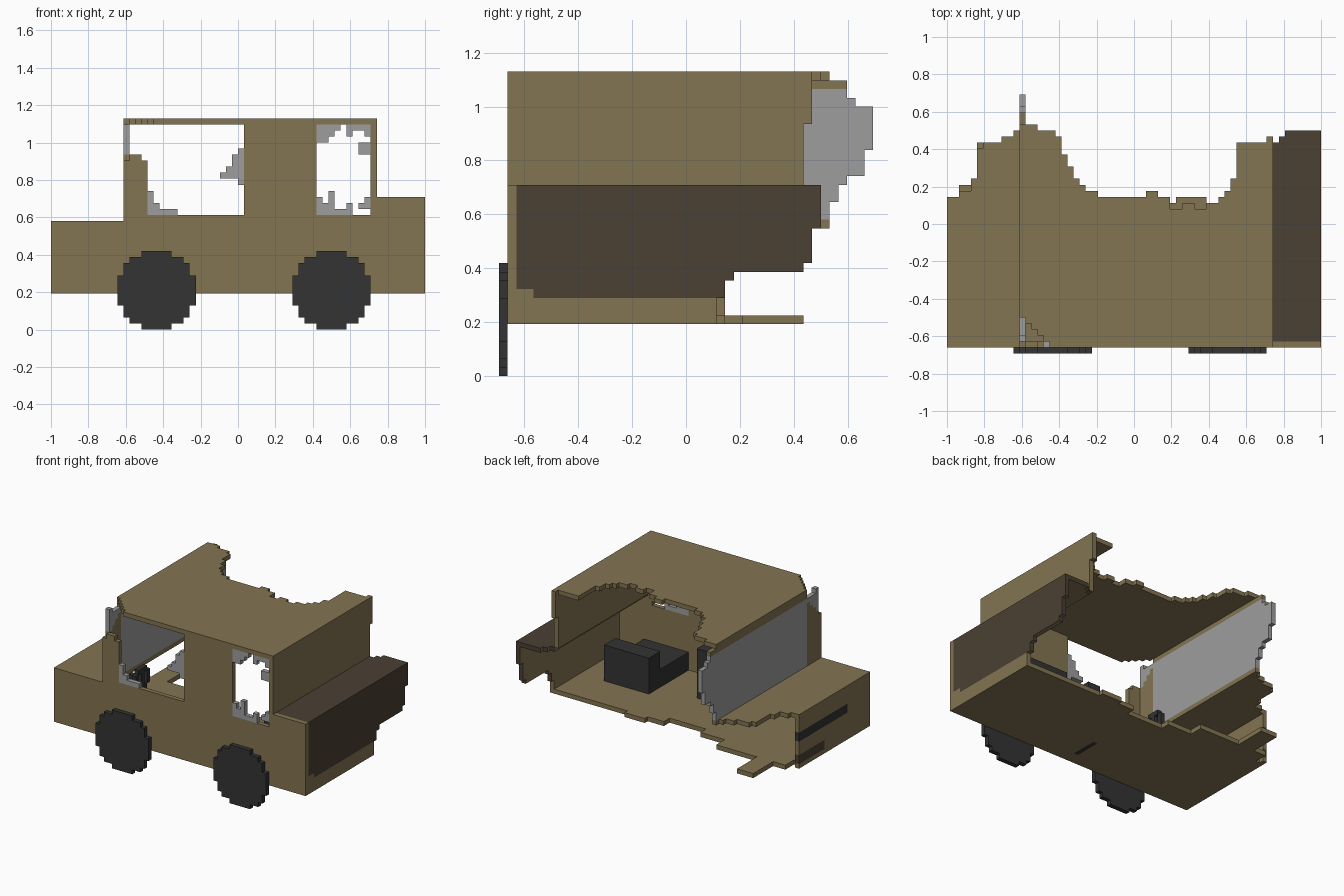
import bpy

if "Cube" in bpy.data.objects:
    bpy.data.objects.remove(bpy.data.objects["Cube"])

V = 1 / 31                      # voxel size: 62 x 43 x 35 cells
OX, OY = -1.0, -43 / 62
grid = {}                       # cell -> (part, material)


def mat(name, c):
    m = bpy.data.materials.new(name)
    m.diffuse_color = (*c, 1)
    m.use_nodes = True
    m.node_tree.nodes["Principled BSDF"].inputs["Base Color"].default_value = m.diffuse_color
    return m


TAN, BROWN, BLACK, GLASS = range(4)
MATS = [mat("tan paint", (0.23, 0.178, 0.084)),
        mat("dark brown cover", (0.069, 0.051, 0.033)),
        mat("black rubber", (0.033, 0.033, 0.033)),
        mat("grey glass", (0.34, 0.34, 0.34))]


def put(part, m, i, j, k):
    grid[(i, j, k)] = (part, m)


def box(part, m, i0, i1, j0, j1, k0, k1):
    for i in range(i0, i1):
        for j in range(j0, j1):
            for k in range(k0, k1):
                put(part, m, i, j, k)


def limit(steps, t):
    """Torn edge: last step starting at or before t, as a cell count along y."""
    y = steps[0][1]
    for s, v in steps:
        if s <= t:
            y = v
    return round((y - OY) / V)


def cx(i):
    return OX + (i + 0.5) * V


def cz(k):
    return (k + 0.5) * V


# torn edges along the open side
ROOF = [(-.61, .54), (-.52, .5), (-.42, .47), (-.39, .37), (-.355, .31), (-.32, .25),
        (-.29, .21), (-.26, .18), (-.19, .145), (.06, .18), (.125, .145), (.18, .11),
        (.19, .08), (.26, .11), (.32, .08), (.39, .11), (.45, .145), (.48, .18),
        (.51, .25), (.545, .44), (.71, .47)]
HOOD = [(-1, .145), (-.935, .18), (-.87, .25), (-.835, .4), (-.8, .44), (-.71, .47), (-.645, .5)]
FLOOR = [(-1, .11), (-.94, .2), (-.84, .43), (-.71, .2), (-.4, .11), (-.19, .06), (.1, .11),
         (.22, .14), (.4, .11)]
SCREEN = [(.58, .53), (.66, .56), (.71, .59), (.75, .66), (.84, .694), (1.0, .63), (1.03, .595)]
REAR = [(.19, .11), (.29, .14), (.35, .18), (.385, .43), (.42, .46), (.55, .5)]

# floor pan, hood and roof
for i in range(62):
    box("floor", TAN, i, i + 1, 1, limit(FLOOR, cx(i)), 6, 7)
for i in range(12):
    box("hood", TAN, i, i + 1, 1, limit(HOOD, cx(i)), 17, 18)
for i in range(12, 54):
    for j in range(1, limit(ROOF, cx(i))):
        if (i - 12) + (j - 1) >= 5:
            put("roof", TAN, i, j, 34)

# side wall with its two window openings
box("side_wall", TAN, 0, 12, 1, 2, 6, 18)
box("side_wall", TAN, 12, 62, 1, 2, 6, 19)
box("side_wall", TAN, 12, 16, 1, 2, 19, 28)
box("side_wall", TAN, 13, 15, 1, 2, 28, 29)
for a, b in ((32, 44), (53, 54)):
    box("side_wall", TAN, a, b, 1, 2, 19, 34)
box("side_wall", TAN, 54, 62, 1, 2, 19, 22)

# broken side glass
for n, h in enumerate((4, 2, 2)):
    box("side_glass", GLASS, 16 + n, 17 + n, 1, 2, 19, 19 + h - n // 2)
put("side_glass", GLASS, 19, 1, 19)
put("side_glass", GLASS, 20, 1, 19)
for i, a, b in ((28, 25, 26), (29, 25, 27), (30, 25, 29), (31, 24, 30)):
    box("side_glass", GLASS, i, i + 1, 1, 2, a, b)
for i0, i1, k0, k1 in ((44, 48, 33, 34), (44, 46, 31, 33), (46, 47, 32, 33), (49, 53, 33, 34),
                       (49, 50, 32, 33), (51, 53, 30, 31), (51, 53, 29, 30), (52, 53, 32, 33),
                       (44, 45, 19, 22), (45, 47, 19, 21), (46, 47, 21, 23),
                       (47, 49, 19, 20), (49, 50, 19, 21), (51, 53, 20, 21), (52, 53, 21, 22)):
    box("side_glass", GLASS, i0, i1, 1, 2, k0, k1)

# windshield, its frame and the broken pillar
for k in range(17, 34):
    frame = k in (17, 33)
    part, m = ("windshield_frame", TAN) if frame else ("windshield", GLASS)
    box(part, m, 12, 13, 6, limit(SCREEN, cz(k)), k, k + 1)
for j in range(1, 6):
    box("windshield_frame", TAN, 12, 13, j, j + 1, 17, 27 + j)
    if j > 2:
        box("windshield", GLASS, 12, 13, j, j + 1, 27 + j, 33)
box("windshield", GLASS, 12, 13, 2, 3, 29, 34)

# front panel with grille and plate
box("front_panel", TAN, 0, 1, 1, limit(HOOD, -1), 6, 18)
box("grille", BLACK, 0, 1, 9, 26, 12, 14)
box("front_plate", BROWN, 0, 1, 17, 26, 7, 9)

# cabin rear wall
for k in range(22, 35):
    box("cabin_rear_wall", TAN, 53, 54, 1, limit([(.7, .43), (.94, .465)], cz(k)), k, k + 1)

# tail: tan sill and dark cover over back and top
for k in range(6, 22):
    e = limit(REAR, cz(k))
    box("tail_panel", TAN, 61, 62, 1, e, k, k + 1)
    if k >= 9:
        box("tail_cover", BROWN, 61, 62, 4 if k < 10 else 2, e, k, k + 1)
for i in range(54, 62):
    box("tail_cover", BROWN, i, i + 1, 2, limit([(.74, .44), (.77, .47), (.81, .5)], cx(i)), 21, 22)

# wheels
for name, c in (("front_wheel", 17), ("rear_wheel", 46)):
    for a in range(-6, 7):
        for b in range(-6, 7):
            if a * a + b * b <= 42:
                put(name, BLACK, c + a, 0, 6 + b)

# seats and steering wheel
box("front_seat", BLACK, 22, 35, 3, 12, 7, 11)
box("front_seat", BLACK, 32, 35, 3, 12, 11, 18)
box("front_seat", BLACK, 31, 32, 4, 10, 6, 7)
box("rear_seat", BLACK, 44, 55, 2, 16, 7, 11)
box("rear_seat", BLACK, 44, 55, 12, 16, 11, 15)
for a in range(-2, 3):
    for b in range(-2, 3):
        if max(abs(a), abs(b)) == 2 and abs(a * b) < 4 or a == 0:
            put("steering_wheel", BLACK, 15, 9 + a, 16 + b)
box("steering_wheel", BLACK, 13, 15, 9, 10, 16, 17)

# turn each part into a mesh of its exposed voxel faces
SIDES = {(1, 0, 0): ((1, 0, 0), (1, 1, 0), (1, 1, 1), (1, 0, 1)),
         (-1, 0, 0): ((0, 0, 0), (0, 0, 1), (0, 1, 1), (0, 1, 0)),
         (0, 1, 0): ((0, 1, 0), (0, 1, 1), (1, 1, 1), (1, 1, 0)),
         (0, -1, 0): ((0, 0, 0), (1, 0, 0), (1, 0, 1), (0, 0, 1)),
         (0, 0, 1): ((0, 0, 1), (1, 0, 1), (1, 1, 1), (0, 1, 1)),
         (0, 0, -1): ((0, 0, 0), (0, 1, 0), (1, 1, 0), (1, 0, 0))}
for part in sorted({p for p, _ in grid.values()}):
    verts, faces, mids = {}, [], []
    for (i, j, k), (p, m) in grid.items():
        if p != part:
            continue
        for (dx, dy, dz), corners in SIDES.items():
            if (i + dx, j + dy, k + dz) in grid:
                continue
            faces.append([verts.setdefault((i + a, j + b, k + c), len(verts)) for a, b, c in corners])
            # the inside of the tail cover and front trim is bare paint
            inside = (part == "tail_cover" and (dx < 0 or dz < 0)) or \
                     (part in ("grille", "front_plate") and dx > 0)
            mids.append(TAN if inside else m)
    me = bpy.data.meshes.new(part)
    me.from_pydata([(OX + x * V, OY + y * V, z * V) for x, y, z in verts], [], faces)
    for m in MATS:
        me.materials.append(m)
    me.polygons.foreach_set("material_index", mids)
    me.update()
    bpy.context.collection.objects.link(bpy.data.objects.new(part, me))
